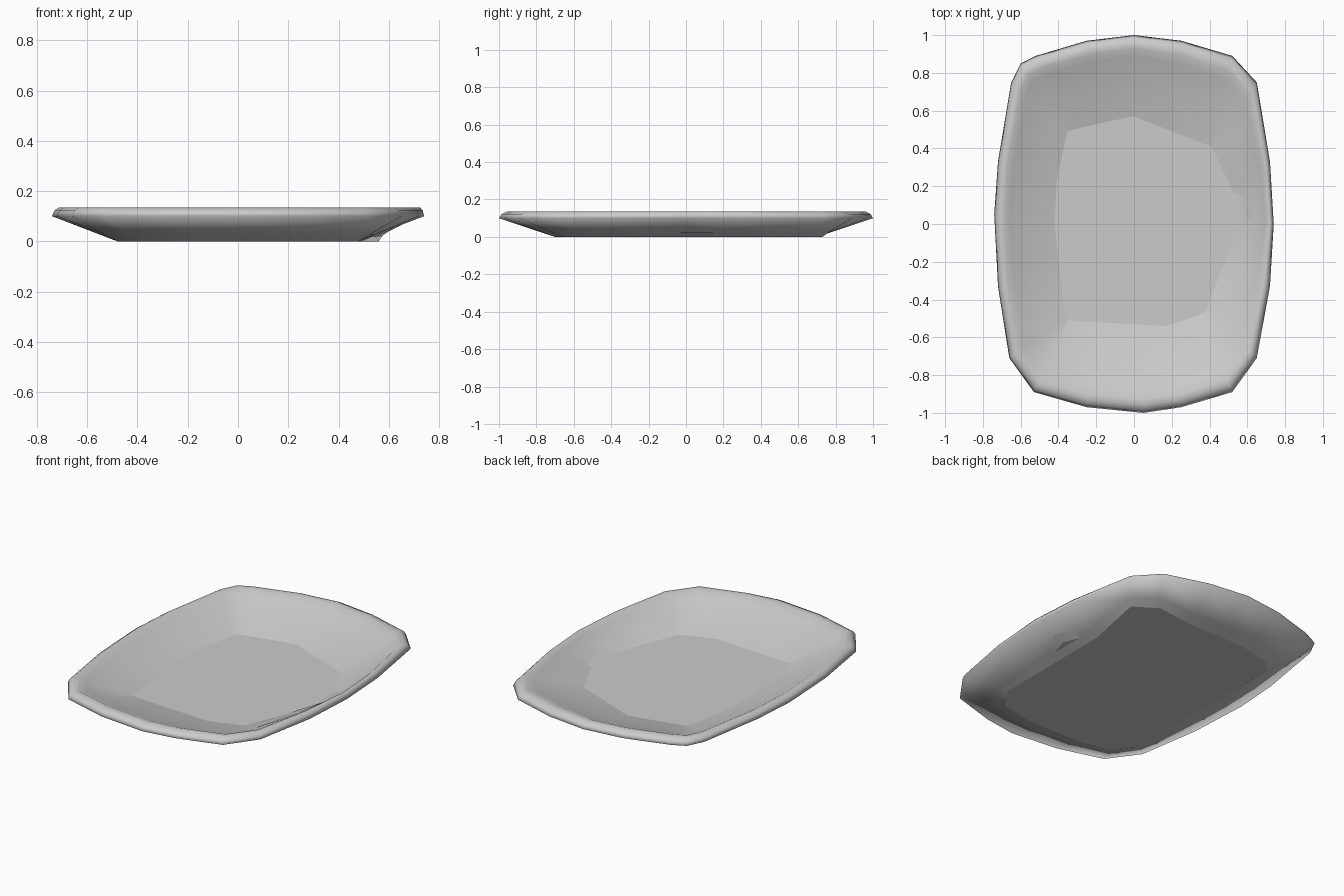
import bpy
import bmesh
from mathutils import Vector

cube = bpy.data.objects.get("Cube")
if cube:
    bpy.data.objects.remove(cube, do_unlink=True)

# Outer rim outline, clockwise from the back middle
RIM = [(0, 1), (.25, .97), (.52, .89), (.65, .75), (.72, .33), (.74, 0), (.72, -.33),
       (.65, -.71), (.52, -.89), (.25, -.97), (.05, -1), (-.25, -.97), (-.53, -.89),
       (-.66, -.71), (-.72, -.33), (-.74, .05), (-.72, .33), (-.65, .75), (-.6, .85),
       (-.52, .89), (-.25, .97)]
# Uneven floor outline, one point for each rim point
FLOOR = [(0, .57), (.2, .49), (.41, .41), (.43, .37), (.54, .14), (.57, .06), (.48, -.2),
         (.38, -.46), (.35, -.48), (.17, -.54), (0, -.53), (-.2, -.52), (-.34, -.51),
         (-.36, -.5), (-.4, -.2), (-.42, 0), (-.41, .22), (-.36, .46), (-.35, .49),
         (-.28, .51), (-.15, .54)]
FOOT_X, FOOT_Y, FLOOR_Z, WIDEST_Z = .48, .7, .02, .1


def clamp(value, limit):
    return max(-limit, min(limit, value))


def blend(ring_a, ring_b, t, z):
    """Ring part of the way from one outline to another, at height z."""
    return [(*Vector(a).lerp(Vector(b), t), z) for a, b in zip(ring_a, ring_b)]


def loft(bm, rings):
    """Join rings of equal length and close both ends."""
    loops = [[bm.verts.new(co) for co in ring] for ring in rings]
    count = len(loops[0])
    for low, high in zip(loops, loops[1:]):
        for i in range(count):
            j = (i + 1) % count
            bm.faces.new((low[i], low[j], high[j], high[i]))
    return bm.faces.new(loops[0]), bm.faces.new(reversed(loops[-1]))


# Foot, with one corner pulled out into a small step
foot = [(clamp(x * .74, FOOT_X), clamp(y * .74, FOOT_Y)) for x, y in RIM]
foot[2], foot[3] = (.42, .73), (.56, .64)
shoulder = blend(foot, RIM, .25, WIDEST_Z * .25)
shoulder[2], shoulder[3] = (.46, .77, .03), (.58, .67, .03)

# Section from the underside, over the rounded rim, down to the floor
rings = [blend(foot, RIM, 0, 0), shoulder, blend(foot, RIM, 1, WIDEST_Z)]
for t, z in ((.03, .122), (.09, .135), (.16, .133), (.26, .115), (.6, .065), (1, FLOOR_Z)):
    rings.append(blend(RIM, FLOOR, t, z))

bm = bmesh.new()
underside, floor = loft(bm, rings)
bmesh.ops.recalc_face_normals(bm, faces=bm.faces)
for face in bm.faces:
    face.smooth = True
for edge in list(floor.edges) + list(underside.edges):
    edge.smooth = False

mesh = bpy.data.meshes.new("dish")
bm.to_mesh(mesh)
bm.free()
dish = bpy.data.objects.new("dish", mesh)
bpy.context.collection.objects.link(dish)

# Plain grey glaze
glaze = bpy.data.materials.new("light_grey")
glaze.use_nodes = True
grey = (.6, .6, .6, 1)
glaze.diffuse_color = grey
shader = next(n for n in glaze.node_tree.nodes if n.type == "BSDF_PRINCIPLED")
shader.inputs["Base Color"].default_value = grey
mesh.materials.append(glaze)
